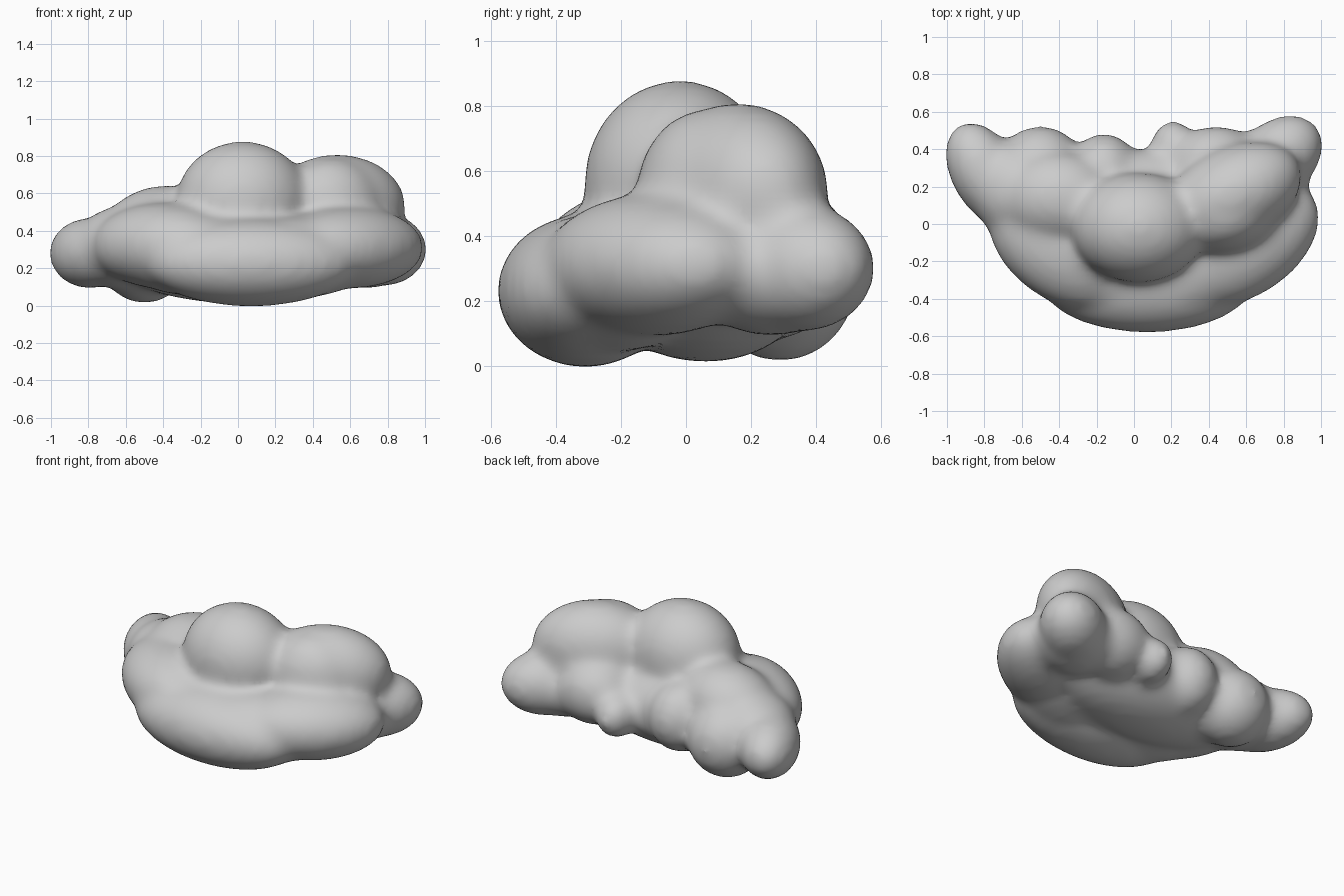
import bpy
import bmesh
from math import radians
from mathutils import Matrix

cube = bpy.data.objects.get("Cube")
if cube:
    bpy.data.objects.remove(cube, do_unlink=True)

grey = bpy.data.materials.new("cloud grey")
grey.use_nodes = True
grey.diffuse_color = (0.6, 0.6, 0.6, 1)
grey.node_tree.nodes["Principled BSDF"].inputs["Base Color"].default_value = (0.6, 0.6, 0.6, 1)

bm = bmesh.new()


def puff(centre, radii, turn=0, tilt=0):
    """Add one ellipsoid, tilted about y and then turned about z."""
    matrix = (Matrix.Translation(centre) @ Matrix.Rotation(radians(turn), 4, "Z")
              @ Matrix.Rotation(radians(tilt), 4, "Y") @ Matrix.Diagonal((*radii, 1)))
    bmesh.ops.create_icosphere(bm, subdivisions=4, radius=1, matrix=matrix)


# Long front roll, bending back at both ends
puff((0.07, -0.31, 0.23), (0.57, 0.272, 0.236))
puff((-0.22, -0.21, 0.27), (0.45, 0.27, 0.22), -22)
puff((0.33, -0.23, 0.26), (0.42, 0.26, 0.22), 27)
puff((-0.4, -0.12, 0.32), (0.43, 0.28, 0.23), -37)
puff((0.6, -0.1, 0.31), (0.44, 0.28, 0.22), 35)

# Flat core under the crown
puff((0.0, 0.06, 0.28), (0.7, 0.34, 0.27))

# Crown: a middle puff, and a longer one on the right with a fuller front
puff((0.025, -0.02, 0.56), (0.355, 0.295, 0.32))
puff((0.53, 0.16, 0.53), (0.39, 0.25, 0.28), 25)
puff((0.5, 0.06, 0.52), (0.28, 0.21, 0.27), 15)

# Back right corner
puff((0.765, 0.35, 0.3), (0.275, 0.2, 0.2), 40)
puff((0.68, 0.26, 0.29), (0.26, 0.25, 0.2))

# Left shoulder and its tapering end
puff((-0.42, 0.14, 0.41), (0.32, 0.25, 0.23), 0, -12)
puff((-0.795, 0.27, 0.28), (0.3, 0.185, 0.19), -62)
puff((-0.63, 0.18, 0.31), (0.24, 0.26, 0.22))

# Row of small puffs along the back
puff((-0.5, 0.29, 0.25), (0.24, 0.235, 0.24))
puff((-0.16, 0.28, 0.3), (0.19, 0.205, 0.22))
puff((0.21, 0.4, 0.255), (0.125, 0.155, 0.14))
puff((0.44, 0.3, 0.33), (0.26, 0.225, 0.22))

mesh = bpy.data.meshes.new("cloud")
bm.to_mesh(mesh)
bm.free()
mesh.materials.append(grey)
cloud = bpy.data.objects.new("cloud", mesh)
bpy.context.collection.objects.link(cloud)

# Merge the puffs into one skin and soften the creases
remesh = cloud.modifiers.new("merge", "REMESH")
remesh.mode = "VOXEL"
remesh.voxel_size = 0.025
remesh.use_smooth_shade = True
soften = cloud.modifiers.new("soften", "SMOOTH")
soften.factor = 0.5
soften.iterations = 24
